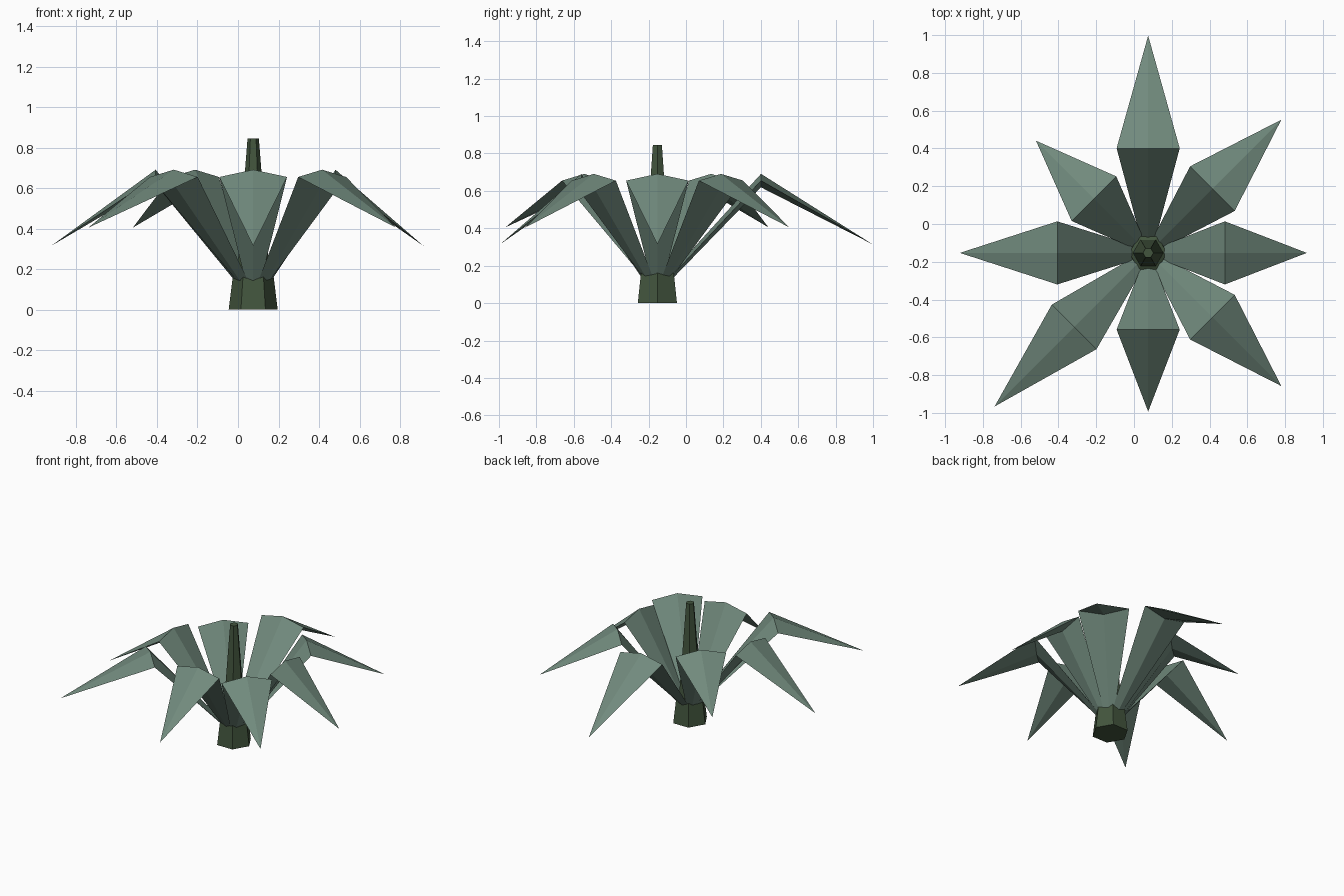
import bpy, bmesh, math
from mathutils import Matrix, Vector

if "Cube" in bpy.data.objects:
    bpy.data.objects.remove(bpy.data.objects["Cube"])

CENTRE = Vector((0.075, -0.153, 0))


def material(name, rgb):
    m = bpy.data.materials.new(name)
    m.diffuse_color = (*rgb, 1)
    m.use_nodes = True
    m.node_tree.nodes["Principled BSDF"].inputs["Base Color"].default_value = m.diffuse_color
    return m


LEAF = material("leaf green", (0.165, 0.255, 0.205))
STEM = material("dark stem green", (0.055, 0.09, 0.047))


def make_object(name, bm, mat):
    bmesh.ops.recalc_face_normals(bm, faces=bm.faces)
    mesh = bpy.data.meshes.new(name)
    bm.to_mesh(mesh)
    bm.free()
    mesh.materials.append(mat)
    obj = bpy.data.objects.new(name, mesh)
    bpy.context.collection.objects.link(obj)
    return obj


def loft(name, rings, mat, matrix):
    """Skin a list of equal-sized point rings and cap both ends."""
    bm = bmesh.new()
    loops = [[bm.verts.new(p) for p in ring] for ring in rings]
    n = len(loops[0])
    for a, b in zip(loops, loops[1:]):
        for i in range(n):
            j = (i + 1) % n
            bm.faces.new((a[i], a[j], b[j], b[i]))
    bm.faces.new(loops[0])
    bm.faces.new(loops[-1])
    bmesh.ops.remove_doubles(bm, verts=bm.verts, dist=1e-5)
    bm.transform(matrix)
    return make_object(name, bm, mat)


def hexagon(radius, z):
    return [(radius * math.cos(k * math.pi / 3), radius * math.sin(k * math.pi / 3), z)
            for k in range(6)]


# Six-sided stem: stout foot, then a slim tapering spike
loft("stem", [hexagon(0.121, 0), hexagon(0.1, 0.17), hexagon(0.08, 0.18),
              hexagon(0.028, 0.845)],
     STEM, Matrix.Translation(CENTRE))


def diamond(r, half_width, z, half_height):
    return [(r, -half_width, z), (r, 0, z + half_height),
            (r, half_width, z), (r, 0, z - half_height)]


def leaf(index, fold, tip, tip_z):
    # Diamond section rising to the fold, then dropping to a point
    bm = bmesh.new()
    base = [bm.verts.new(p) for p in diamond(0.08, 0.04, 0.15, 0.02)]
    bend = [bm.verts.new(p) for p in diamond(fold, 0.167, 0.655, 0.036)]
    point = bm.verts.new((tip, 0, tip_z))
    bm.faces.new(base)
    for i in range(4):
        j = (i + 1) % 4
        bm.faces.new((base[i], base[j], bend[j], bend[i]))
        bm.faces.new((bend[i], bend[j], point))
    bm.transform(Matrix.Translation(CENTRE) @ Matrix.Rotation(index * math.pi / 4, 4, 'Z'))
    make_object(f"leaf_{index + 1}", bm, LEAF)


# Eight leaves in three lengths, counter-clockwise from +x
SIZES = {"short": (0.406, 0.84), "medium": (0.481, 0.997), "long": (0.554, 1.15)}
ORDER = ["short", "medium", "long", "short", "medium", "long", "short", "medium"]
for i, size in enumerate(ORDER):
    leaf(i, *SIZES[size], 0.315 if i % 2 == 0 else 0.405)
